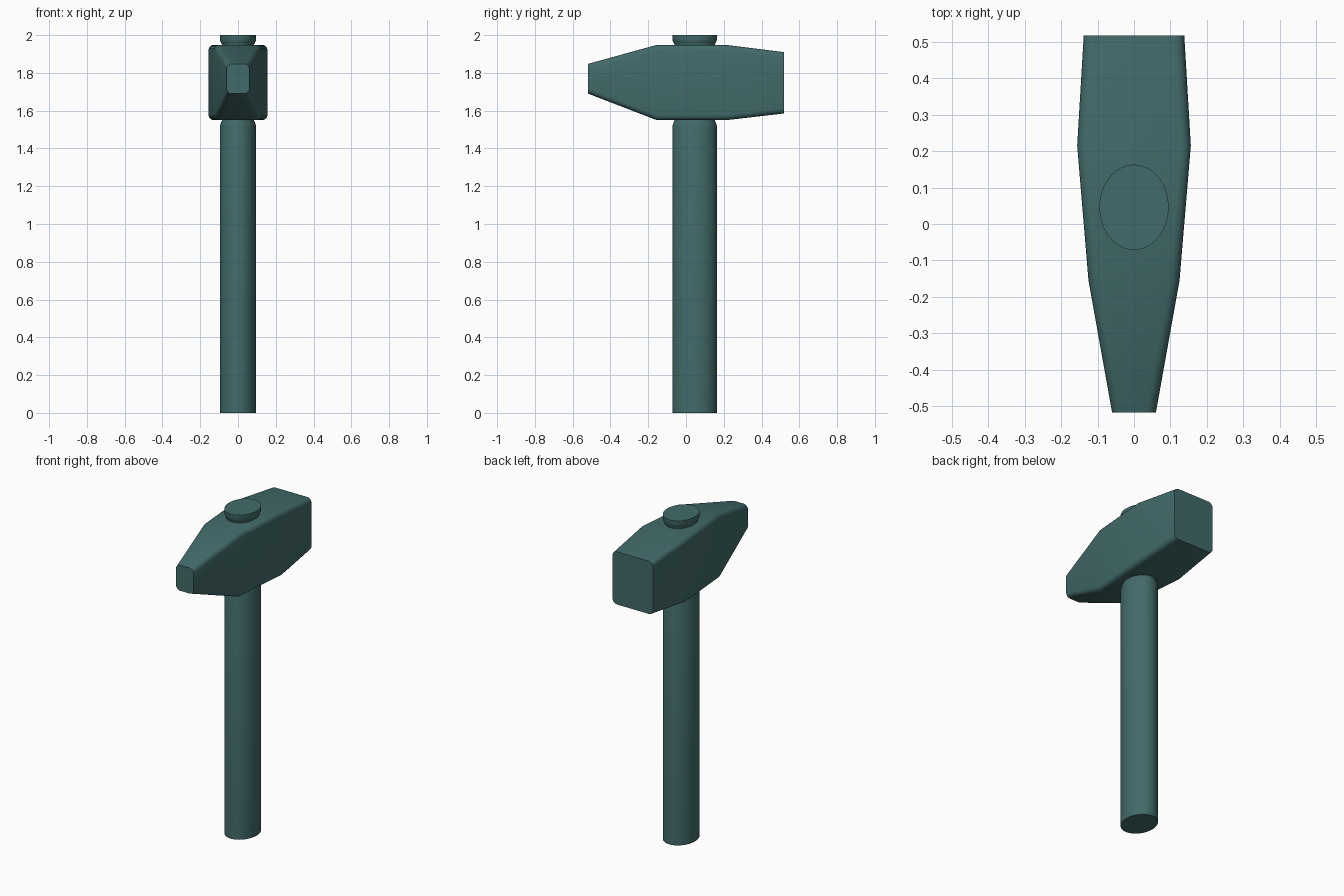
import bpy, bmesh
from math import sin, cos, pi, radians

if "Cube" in bpy.data.objects:
    bpy.data.objects.remove(bpy.data.objects["Cube"])

mat = bpy.data.materials.new("dark_teal")
mat.diffuse_color = (0.055, 0.145, 0.145, 1)
mat.use_nodes = True
mat.node_tree.nodes["Principled BSDF"].inputs["Base Color"].default_value = mat.diffuse_color


def loft(name, rings, angle):
    """Skin a list of equal-length point rings and cap both ends."""
    bm = bmesh.new()
    loops = [[bm.verts.new(p) for p in ring] for ring in rings]
    n = len(loops[0])
    for a, b in zip(loops, loops[1:]):
        for i in range(n):
            j = (i + 1) % n
            bm.faces.new((a[i], a[j], b[j], b[i]))
    bm.faces.new(loops[0])
    bm.faces.new(loops[-1])
    bmesh.ops.recalc_face_normals(bm, faces=bm.faces)
    mesh = bpy.data.meshes.new(name)
    bm.to_mesh(mesh)
    bm.free()
    mesh.materials.append(mat)
    obj = bpy.data.objects.new(name, mesh)
    bpy.context.collection.objects.link(obj)
    bpy.ops.object.select_all(action='DESELECT')
    obj.select_set(True)
    bpy.context.view_layer.objects.active = obj
    bpy.ops.object.shade_smooth_by_angle(angle=radians(angle))
    return obj


def rounded_rect(y, half_w, z0, z1, r=0.028, seg=4):
    """Rounded rectangle in the xz plane at the given y."""
    cz, half_h = (z0 + z1) / 2, (z1 - z0) / 2
    pts = []
    for q, (sx, sz) in enumerate(((1, 1), (-1, 1), (-1, -1), (1, -1))):
        for k in range(seg + 1):
            a = (q + k / seg) * pi / 2
            pts.append((sx * (half_w - r) + r * cos(a), y,
                        cz + sz * (half_h - r) + r * sin(a)))
    return pts


def ellipse(z, inset, n=48):
    """Handle cross-section, shrunk by inset."""
    return [((0.095 - inset) * cos(2 * pi * i / n),
             0.046 + (0.117 - inset) * sin(2 * pi * i / n), z) for i in range(n)]


# Hammer head: narrow peen at the front, square face at the back
head = [(-0.518, 0.06, 1.69, 1.848), (-0.155, 0.125, 1.55, 1.948),
        (0.215, 0.156, 1.55, 1.948), (0.518, 0.138, 1.585, 1.91)]
loft("hammer_head", [rounded_rect(*s) for s in head], 25)

# Oval handle, necked where it passes through the head, flared at the tip
handle = [(0, 0), (1.52, 0), (1.535, 0.004), (1.547, 0.010), (1.952, 0.010),
          (1.963, 0.004), (1.972, 0), (2.0, 0)]
loft("handle", [ellipse(*s) for s in handle], 35)
